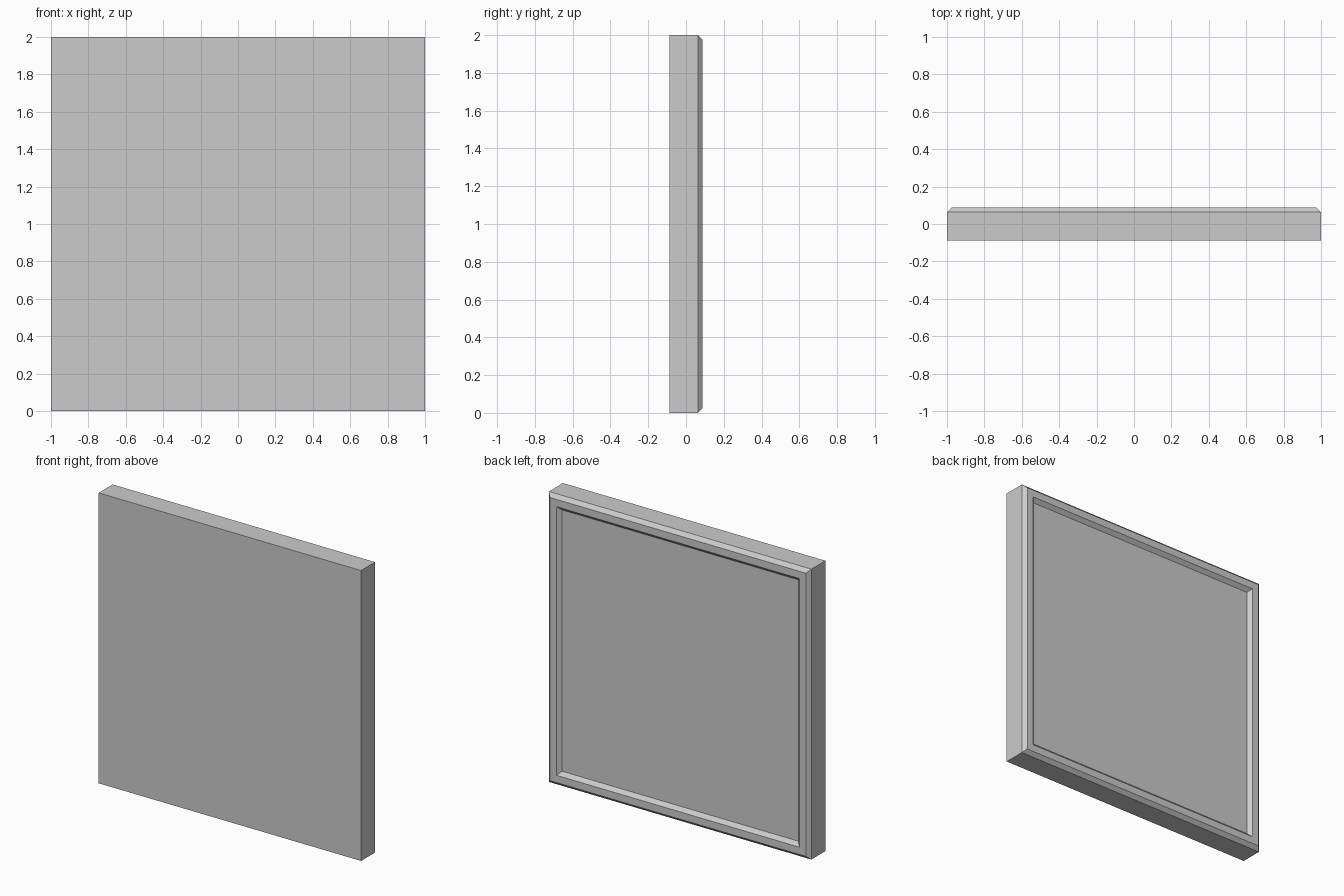
import bpy, bmesh
from mathutils import Vector

if "Cube" in bpy.data.objects:
    bpy.data.objects.remove(bpy.data.objects["Cube"])

HALF_DEPTH = 0.0885
BEVEL = 0.025   # width and depth of both sloped edges
RIM = 0.05      # flat width of the raised back rim

# Each ring is (half side, y), running from the front face to the recessed back
rings = [
    (1.0, -HALF_DEPTH),
    (1.0, HALF_DEPTH - BEVEL),
    (1.0 - BEVEL, HALF_DEPTH),
    (1.0 - BEVEL - RIM, HALF_DEPTH),
    (1.0 - 2 * BEVEL - RIM, HALF_DEPTH - BEVEL),
]

bm = bmesh.new()
loops = [[bm.verts.new(Vector((sx * h, y, 1 + sz * h)))
          for sx, sz in ((-1, -1), (1, -1), (1, 1), (-1, 1))]
         for h, y in rings]

# Sides, chamfer, rim and recess walls
for a, b in zip(loops, loops[1:]):
    for i in range(4):
        j = (i + 1) % 4
        bm.faces.new((a[i], a[j], b[j], b[i]))

# Front face and recessed back face
bm.faces.new(loops[0])
bm.faces.new(loops[-1])
bmesh.ops.recalc_face_normals(bm, faces=bm.faces)

mesh = bpy.data.meshes.new("wall_panel")
bm.to_mesh(mesh)
bm.free()
panel = bpy.data.objects.new("wall_panel", mesh)
bpy.context.collection.objects.link(panel)
